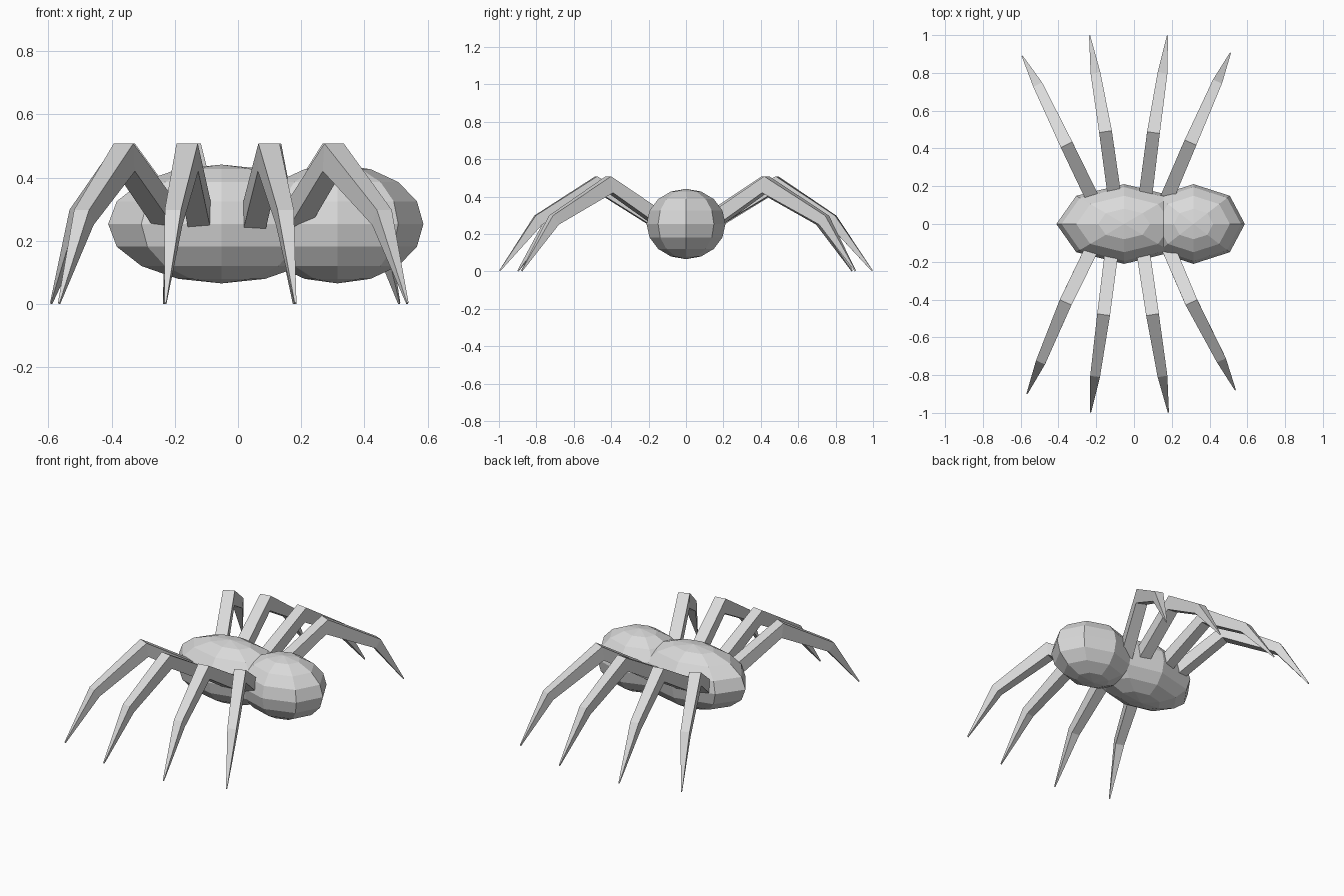
import bpy, bmesh
from mathutils import Vector

if "Cube" in bpy.data.objects:
    bpy.data.objects.remove(bpy.data.objects["Cube"])

grey = bpy.data.materials.new("light grey")
grey.diffuse_color = (0.7, 0.7, 0.7, 1)
grey.use_nodes = True
grey.node_tree.nodes["Principled BSDF"].inputs["Base Color"].default_value = grey.diffuse_color


def finish(bm, name):
    bmesh.ops.recalc_face_normals(bm, faces=bm.faces[:])
    mesh = bpy.data.meshes.new(name)
    bm.to_mesh(mesh)
    bm.free()
    mesh.materials.append(grey)
    obj = bpy.data.objects.new(name, mesh)
    bpy.context.collection.objects.link(obj)
    return obj


# Body lobes: stretched eight-sided spheres
def lobe(name, x, radius_x):
    bm = bmesh.new()
    bmesh.ops.create_uvsphere(bm, u_segments=8, v_segments=8, radius=1)
    bmesh.ops.scale(bm, vec=(radius_x, 0.211, 0.188), verts=bm.verts[:])
    bmesh.ops.translate(bm, vec=(x, 0, 0.253), verts=bm.verts[:])
    finish(bm, name)


lobe("abdomen", -0.052, 0.359)
lobe("head", 0.315, 0.272)

# Leg rings from hip to tip: top z, bottom z, inward shift of bottom, width
RINGS = [(0.298, 0.208, 0.0, 0.072),
         (0.508, 0.420, 0.012, 0.068),
         (0.298, 0.250, 0.035, 0.052),
         (0.005, 0.0, 0.004, 0.006)]


# Leg: four-sided tapering tube through hip, knee, ankle and tip
def leg(name, *path):
    pts = [Vector(p) for p in path]
    out = (pts[-1] - pts[0]).normalized()
    pts[0] -= out * 0.06                     # sink the hip into the body
    side = Vector((-out.y, out.x))
    bm = bmesh.new()
    rings = []
    for p, (top, bottom, shift, width) in zip(pts, RINGS):
        s = side * width / 2
        q = p - out * shift
        corners = [(p + s, top), (p - s, top), (q - s, bottom), (q + s, bottom)]
        rings.append([bm.verts.new((c.x, c.y, z)) for c, z in corners])
    for a, b in zip(rings, rings[1:]):
        for i in range(4):
            j = (i + 1) % 4
            bm.faces.new((a[i], a[j], b[j], b[i]))
    bm.faces.new(rings[0])
    bm.faces.new(rings[-1])
    finish(bm, name)


# Front legs
leg("front_leg_1", (-0.235, -0.16), (-0.362, -0.415), (-0.495, -0.733), (-0.567, -0.90))
leg("front_leg_2", (-0.124, -0.19), (-0.161, -0.48), (-0.206, -0.807), (-0.230, -0.998))
leg("front_leg_3", (0.055, -0.19), (0.098, -0.48), (0.151, -0.807), (0.182, -0.998))
leg("front_leg_4", (0.198, -0.16), (0.304, -0.415), (0.463, -0.722), (0.537, -0.88))

# Back legs
leg("back_leg_1", (-0.232, 0.16), (-0.357, 0.42), (-0.510, 0.738), (-0.592, 0.89))
leg("back_leg_2", (-0.110, 0.19), (-0.151, 0.489), (-0.204, 0.80), (-0.235, 0.998))
leg("back_leg_3", (0.065, 0.18), (0.103, 0.484), (0.151, 0.80), (0.177, 0.998))
leg("back_leg_4", (0.193, 0.18), (0.299, 0.431), (0.442, 0.754), (0.511, 0.907))
